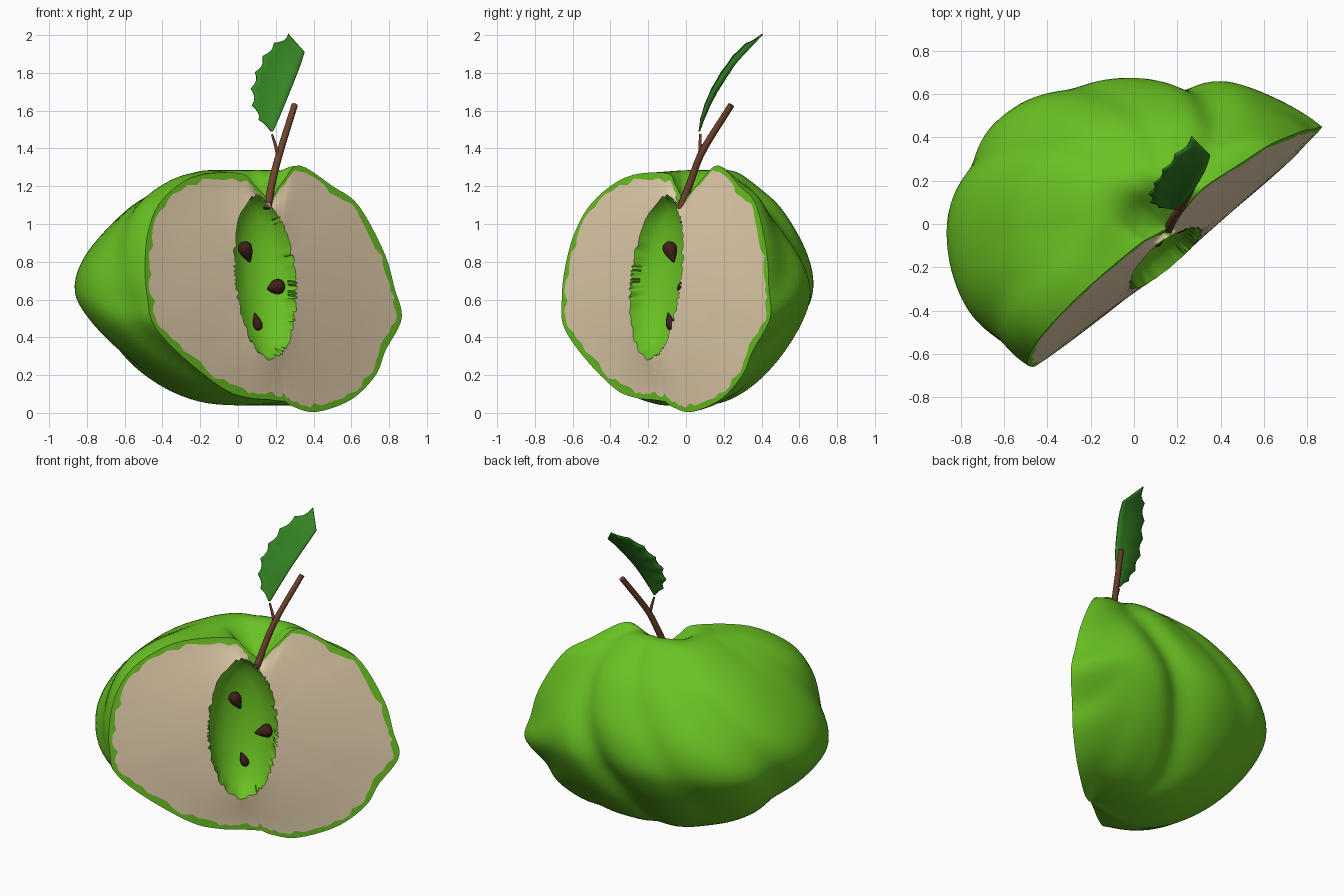
import bpy, bmesh, math, random
from mathutils import Vector, Matrix

random.seed(4)
if "Cube" in bpy.data.objects:
    bpy.data.objects.remove(bpy.data.objects["Cube"])

U = Vector((0.77, 0.64, 0))      # along the cut
N = Vector((0.64, -0.77, 0))     # out of the cut
AXIS = 0.12                      # stem axis position along the cut


def material(name, r, g, b):
    m = bpy.data.materials.new(name)
    m.use_nodes = True
    m.diffuse_color = (r, g, b, 1)
    bsdf = m.node_tree.nodes["Principled BSDF"]
    bsdf.inputs["Base Color"].default_value = (r, g, b, 1)
    bsdf.inputs["Roughness"].default_value = 0.7
    return m


GREEN = material("apple_green", 0.14, 0.53, 0.016)
FLESH = material("cream_flesh", 0.77, 0.62, 0.41)
LEAF = material("leaf_green", 0.035, 0.23, 0.018)
BARK = material("stem_brown", 0.16, 0.055, 0.025)
SEED = material("seed_brown", 0.05, 0.014, 0.009)


def spline(knots, t):
    """Smooth curve through evenly spaced knots, t from 0 to 1."""
    f = min(max(t, 0), 1) * (len(knots) - 1)
    i = min(int(f), len(knots) - 2)
    f -= i
    b, c = knots[i], knots[i + 1]
    a = knots[i - 1] if i else b * 2 - c
    d = knots[i + 2] if i + 2 < len(knots) else c * 2 - b
    return (b * 2 + (c - a) * f + (a * 2 - b * 5 + c * 4 - d) * f ** 2
            + (b * 3 - a - c * 3 + d) * f ** 3) * 0.5


def finish(bm, name, mats, angle=40):
    bmesh.ops.recalc_face_normals(bm, faces=bm.faces)
    me = bpy.data.meshes.new(name)
    bm.to_mesh(me)
    bm.free()
    ob = bpy.data.objects.new(name, me)
    bpy.context.collection.objects.link(ob)
    for m in mats:
        me.materials.append(m)
    bpy.ops.object.select_all(action='DESELECT')
    ob.select_set(True)
    bpy.context.view_layer.objects.active = ob
    bpy.ops.object.shade_smooth_by_angle(angle=math.radians(angle))
    return ob


def bridge(bm, a, b, mat=0, closed=False):
    n = len(a)
    for i in range(n if closed else n - 1):
        j = (i + 1) % n
        bm.faces.new((a[i], a[j], b[j], b[i])).material_index = mat


# Half fruit: profiles as (radius fraction, height), stem dip to base
def profile(*pts):
    return [Vector(p) for p in pts]


RIGHT = profile((0, 1.12), (.14, 1.23), (.29, 1.31), (.54, 1.2), (.73, 1.1), (.9, .85), (.96, .66),
                (1, .5), (.85, .33), (.76, .2), (.55, .07), (.26, .005), (.08, .03), (0, .06))
MID = profile((0, 1.12), (.12, 1.2), (.22, 1.275), (.34, 1.275), (.52, 1.19), (.71, 1.07), (.92, .85),
              (1, .66), (.95, .5), (.8, .3), (.62, .15), (.42, .06), (.2, .04), (0, .06))
LEFT = profile((0, 1.12), (.1, 1.21), (.2, 1.27), (.55, 1.25), (.82, 1.12), (.95, .95), (1, .75),
               (1, .6), (.97, .46), (.78, .3), (.48, .13), (.28, .08), (.12, .07), (0, .06))
RADII = [.83, .78, .76, .76, .84, .97, 1.07, 1.08, 1.03, .91]
GROOVES = [(50, 55, .065, 10), (88, 50, .02, 8), (122, 50, .05, 9), (169, 20, .025, 7)]


def cut_point(u, z, depth=0):
    """Point on the gently bowed cut face."""
    return U * u + N * (0.245 - 0.03 * z - 0.075 * z * z - depth) + Vector((0, 0, z))


def skin_point(deg, t):
    p = spline(MID, t)
    w = max(0, 1 - deg / 32, (deg - 140) / 40)
    w = w * w * (3 - 2 * w)
    p = p.lerp(spline(RIGHT if deg < 90 else LEFT, t), w)
    r = spline(RADII, deg / 180)
    for at, twist, depth, width in GROOVES:
        off = deg - at + twist * (p.y - 0.65)
        r -= depth * math.exp(-(off / width) ** 2)
    r *= max(p.x, 0)
    a = math.radians(deg)
    return cut_point(AXIS, p.y) + (U * math.cos(a) - N * math.sin(a)) * r


bm = bmesh.new()
COLS, ROWS = 90, 64
columns = [[bm.verts.new(skin_point(180 * c / COLS, r / ROWS)) for r in range(ROWS + 1)]
           for c in range(COLS + 1)]
for a, b in zip(columns, columns[1:]):
    bridge(bm, a, b)

# Cut face: green rim, flesh swelling slightly to a lip, then the hollow core
outline = [v.co.copy() for v in columns[0] + columns[-1][-2:0:-1]]
mid_u, mid_z, half_u, half_z = 0.01, 0.715, 0.205, 0.43
BULGE = 0.03
rings = [[bm.verts.new(p) for p in outline]]
for kind in ("rim", .3, .6, .85, 1, "c.95", "c.85", "c.65", "c.35", "c.02"):
    ring = []
    for p in outline:
        du, dz = p.dot(U) / U.length_squared - mid_u, p.z - mid_z
        dist = math.hypot(du, dz)
        k = 1 / math.hypot(du / half_u, dz / half_z)
        depth = 0
        if kind == "rim":
            s = 1 - (0.035 + random.uniform(-.015, .015)) / dist
        elif isinstance(kind, str):
            f = float(kind[1:])
            s, depth = k * f, 0.17 * math.sqrt(1 - f * f) - BULGE
        else:
            s = (1 - kind) * (1 - .05 / dist) + kind * k
            depth = -BULGE * kind
            if kind == 1:
                s += random.uniform(-.012, .012) / dist
        ring.append(bm.verts.new(cut_point(mid_u + du * s, mid_z + dz * s, depth)))
    rings.append(ring)
for i, (a, b) in enumerate(zip(rings, rings[1:])):
    bridge(bm, a, b, 1 if 1 <= i <= 4 else 0, closed=True)
bm.faces.new(rings[-1])
bmesh.ops.remove_doubles(bm, verts=bm.verts, dist=0.0004)
finish(bm, "half_fruit", [GREEN, FLESH])


# Seeds: pointed ellipsoids, tip turned around the cut normal
def seed(name, loc, width, length, turn):
    bm = bmesh.new()
    bmesh.ops.create_uvsphere(bm, u_segments=14, v_segments=10, radius=1)
    for v in bm.verts:
        taper = 0.62 + 0.38 * v.co.z
        v.co = Vector((v.co.x * width * taper, v.co.y * width * taper, v.co.z * length))
    bm.transform(Matrix.Translation(loc) @ Matrix.Rotation(math.radians(turn), 4, N))
    finish(bm, name, [SEED])


seed("upper_seed", (0.045, -0.08, 0.85), 0.055, 0.06, 25)
seed("middle_seed", (0.195, -0.012, 0.665), 0.058, 0.055, -80)
seed("lower_seed", (0.1, -0.085, 0.485), 0.036, 0.05, 200)


# Stem and twig: tapered tubes along a smooth path
def tube(name, path, r0, r1):
    knots = [Vector(p) for p in path]
    bm = bmesh.new()
    loops = []
    for i in range(11):
        t = i / 10
        d = spline(knots, min(t + .02, 1)) - spline(knots, max(t - .02, 0))
        q = d.to_track_quat('Z', 'Y')
        r = r0 + (r1 - r0) * t
        loops.append([bm.verts.new(spline(knots, t) + q @ Vector(
            (r * math.cos(k * math.pi / 5), r * math.sin(k * math.pi / 5), 0))) for k in range(10)])
    for a, b in zip(loops, loops[1:]):
        bridge(bm, a, b, closed=True)
    bm.faces.new(loops[0])
    bm.faces.new(loops[-1])
    finish(bm, name, [BARK])


tube("stem", [(.155, -.03, 1.08), (.185, .03, 1.24), (.225, .09, 1.39), (.3, .24, 1.63)], .021, .017)
tube("twig", [(.215, .075, 1.35), (.2, .075, 1.41), (.18, .075, 1.475)], .012, .006)

# Leaf: sheet between a toothed edge and a plain edge
toothed = [Vector(p) for p in ((.175, .07, 1.49), (.1, .085, 1.58), (.075, .13, 1.7),
                               (.105, .2, 1.82), (.17, .29, 1.93), (.27, .4, 2.0))]
plain = [Vector(p) for p in ((.185, .07, 1.49), (.225, .1, 1.58), (.27, .15, 1.69),
                             (.31, .215, 1.79), (.333, .26, 1.85), (.352, .315, 1.91))]
bm = bmesh.new()
rows = []
for i in range(57):
    t = i / 56
    a, b = spline(toothed, t), spline(plain, t)
    a = a + (a - b).normalized() * 0.02 * (0.4 - abs(math.sin(t * 7 * math.pi))) * min(1, t * 6)
    row = []
    for k in range(7):
        f = k / 6
        sag = Vector((0.3, -0.7, 0.5)) * (-0.02 * math.sin(math.pi * f) * math.sin(math.pi * t))
        row.append(bm.verts.new(a.lerp(b, f) + sag))
    rows.append(row)
for a, b in zip(rows, rows[1:]):
    bridge(bm, a, b)
leaf = finish(bm, "leaf", [LEAF])
thick = leaf.modifiers.new("thickness", 'SOLIDIFY')
thick.thickness = 0.008
thick.offset = 0
